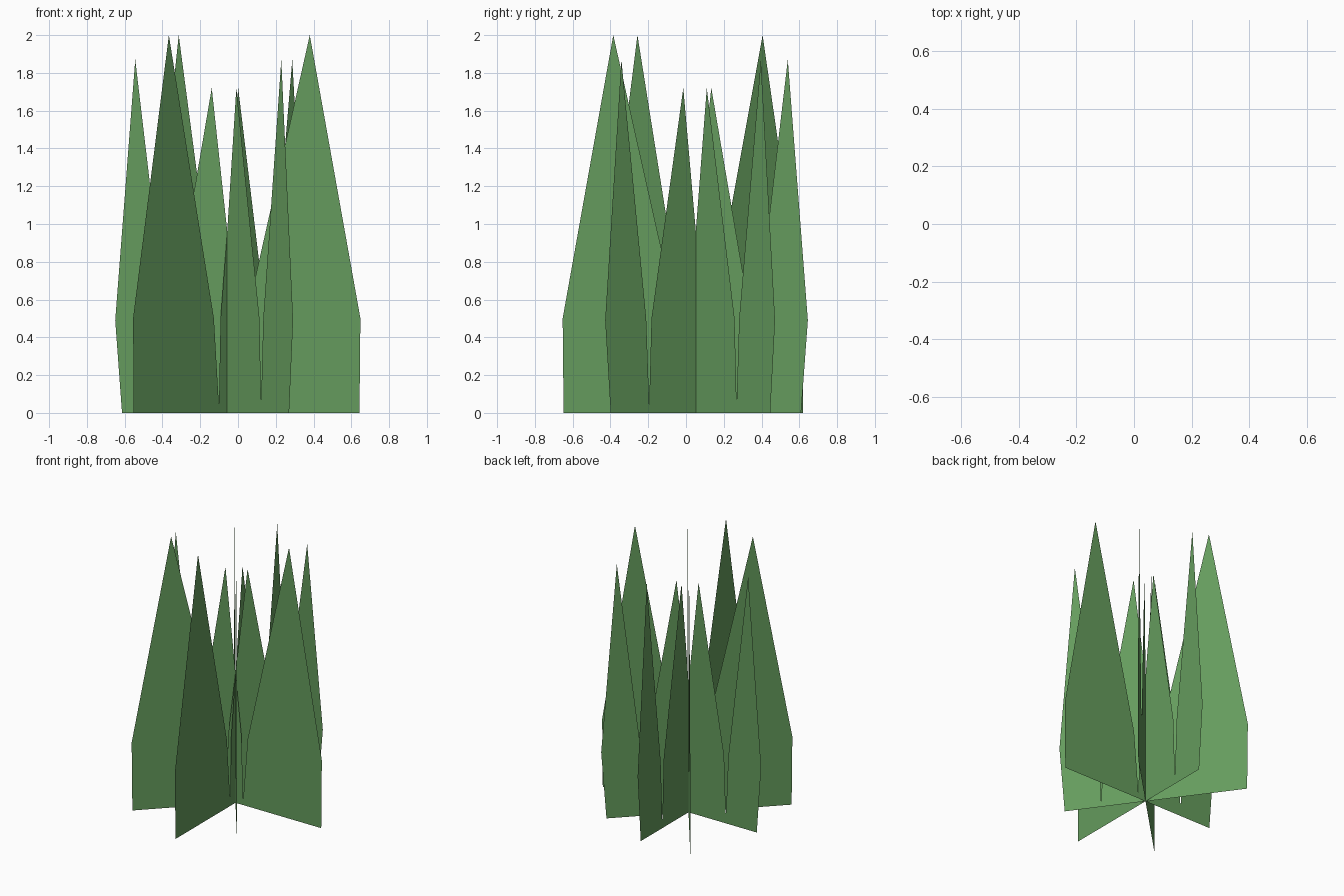
import bpy
from math import radians, cos, sin

if "Cube" in bpy.data.objects:
    bpy.data.objects.remove(bpy.data.objects["Cube"])

# Shared blade outline: (distance from the centre axis, height)
PROFILE = [
    (-0.557, 0.0), (-0.593, 0.49), (-0.487, 1.87), (-0.325, 0.5),  # outer blade
    (-0.305, 0.04),                                                # notch
    (-0.29, 0.5), (-0.082, 1.72), (0.05, 0.5),                     # middle blade
    (0.062, 0.03),                                                 # notch
    (0.10, 0.5), (0.437, 2.0), (0.705, 0.5), (0.70, 0.0),          # tall blade
]
CENTRE = (-0.057, 0.052)

green = bpy.data.materials.new("grass_green")
green.diffuse_color = (0.13, 0.33, 0.11, 1.0)
green.use_nodes = True
green.node_tree.nodes["Principled BSDF"].inputs["Base Color"].default_value = green.diffuse_color


def grass_card(name, angle):
    """Flat upright sheet of blades, turned about the tuft's centre axis."""
    c, s = cos(radians(angle)), sin(radians(angle))
    verts = [(CENTRE[0] + u * c, CENTRE[1] + u * s, z) for u, z in PROFILE]
    mesh = bpy.data.meshes.new(name)
    mesh.from_pydata(verts, [], [range(len(verts))])
    mesh.materials.append(green)
    obj = bpy.data.objects.new(name, mesh)
    bpy.context.collection.objects.link(obj)
    return obj


# Four crossing sheets
for i, angle in enumerate((0, 126, 225, 270), 1):
    grass_card(f"grass_blades_{i}", angle)
